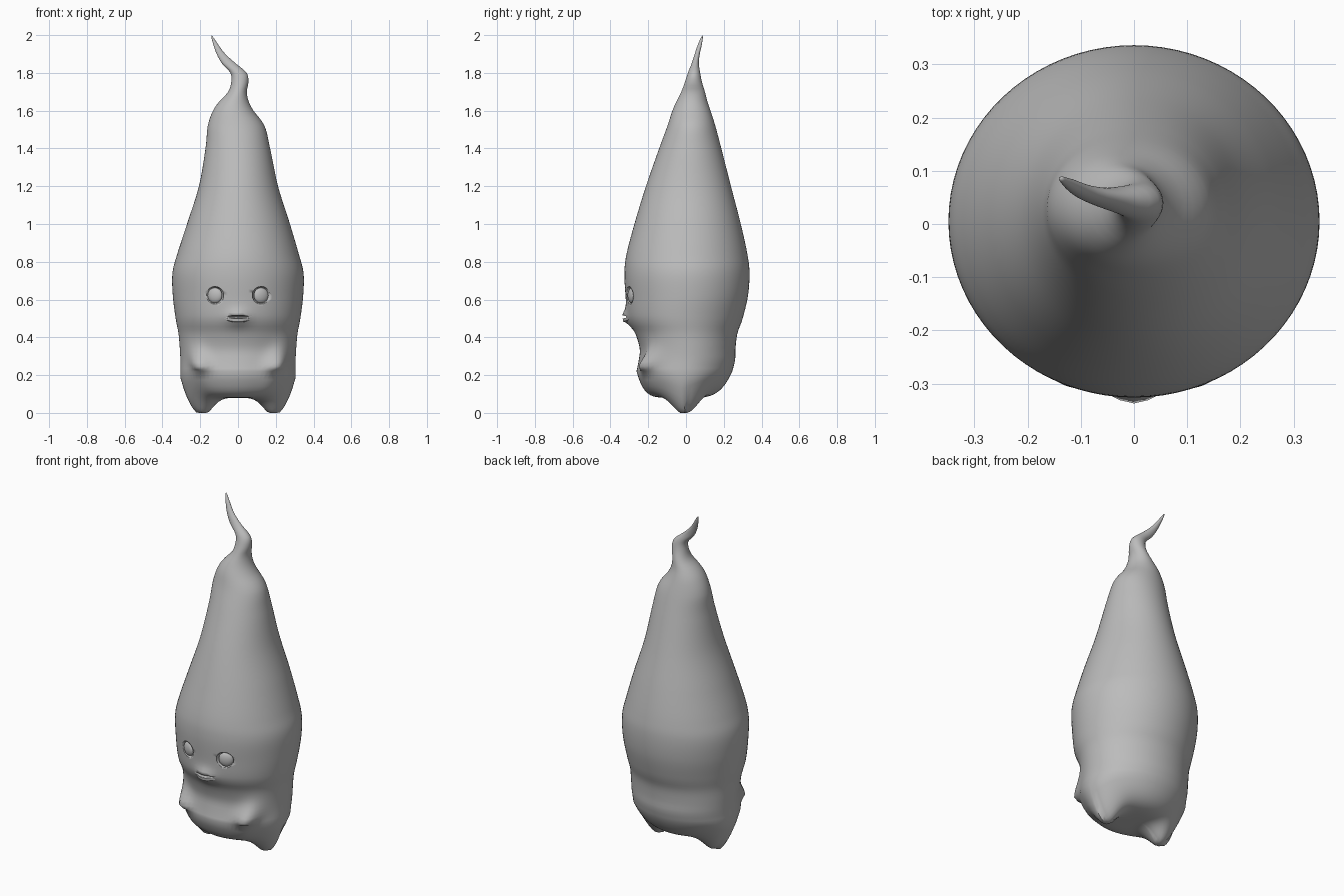
import bpy, bmesh, math
from mathutils import Vector

if "Cube" in bpy.data.objects:
    bpy.data.objects.remove(bpy.data.objects["Cube"])

grey = bpy.data.materials.new("soft_grey")
grey.diffuse_color = (0.5, 0.5, 0.5, 1)
grey.use_nodes = True
grey.node_tree.nodes["Principled BSDF"].inputs["Base Color"].default_value = grey.diffuse_color

# height, left, right, front and back limits of the body
ROWS = [
    (0.22, -.305, .305, -.262, .245), (0.28, -.305, .305, -.25, .26),
    (0.34, -.308, .308, -.245, .262), (0.42, -.315, .315, -.268, .272),
    (0.50, -.33, .33, -.308, .30), (0.62, -.345, .345, -.32, .328),
    (0.74, -.347, .347, -.326, .336), (0.84, -.322, .322, -.315, .325),
    (1.00, -.27, .275, -.273, .29), (1.20, -.207, .212, -.212, .238),
    (1.40, -.172, .17, -.142, .187), (1.52, -.16, .14, -.098, .155),
    (1.60, -.132, .082, -.072, .13), (1.65, -.098, .056, -.05, .113),
    (1.70, -.052, .047, -.025, .10), (1.75, -.036, .055, -.006, .085),
    (1.80, -.04, .046, .01, .075), (1.85, -.085, -.012, .03, .068),
    (1.90, -.113, -.067, .046, .073), (1.95, -.131, -.105, .063, .084),
    (2.00, -.144, -.138, .085, .091)]
SEG = 80


def finish(name, bm, angle=50):
    bmesh.ops.recalc_face_normals(bm, faces=bm.faces)
    me = bpy.data.meshes.new(name)
    bm.to_mesh(me)
    bm.free()
    ob = bpy.data.objects.new(name, me)
    bpy.context.collection.objects.link(ob)
    me.materials.append(grey)
    bpy.ops.object.select_all(action='DESELECT')
    ob.select_set(True)
    bpy.context.view_layer.objects.active = ob
    bpy.ops.object.shade_smooth_by_angle(angle=math.radians(angle))
    return ob


def spline(i, t):
    """Smooth in-between row of the body table."""
    p = [ROWS[min(max(i + k, 0), len(ROWS) - 1)] for k in (-1, 0, 1, 2)]
    out = []
    for a, b, c, d in zip(*p):
        out.append(b + .5 * t * (c - a + t * (2*a - 5*b + 4*c - d + t * (3*(b - c) + d - a))))
    return out


def ring_point(row, ang):
    z, l, r, f, b = row
    c, s = math.cos(ang), math.sin(ang)
    cy = (f + b) / 2
    return Vector(((l + r) / 2 + (r - l) / 2 * c, cy + (b - f) / 2 * s, z))


def swell(p):
    """Chin point and two stubby hands pushed out of the body."""
    if p.y < 0 and p.z < .8:
        p.y -= .028 * math.exp(-(p.x / .055)**2 - ((p.z - .505) / .04)**2)
        side = 1 if p.x > 0 else -1
        dz = p.z - .255
        hand = math.exp(-((abs(p.x) - .195 - .3 * dz) / .05)**2
                        - (dz / (.085 if dz > 0 else .03))**2)
        p += Vector((side * .02, -.05, -.012)) * hand
    return p


def underside(p, t):
    """Rounded bottom drawn down into two pointed feet."""
    z = .08 + .14 * t ** (7 if p.y < 0 else 4)
    dx = abs(p.x) - .19
    z -= .1 * math.exp(-(dx / (.11 if dx > 0 else .07))**2 - (p.y / .085)**2)
    return max(z, 0)


# Body: rings from the centre of the underside up to the curled tip
bm = bmesh.new()
rings = []
for k in range(1, 18):
    t = k / 18
    ring = []
    for j in range(SEG):
        p = ring_point(ROWS[0], 2 * math.pi * j / SEG)
        full = swell(p.copy())
        q = Vector((p.x * t, p.y * t, 0)) + (full - p) * t**6
        q.z = underside(q, t)
        ring.append(bm.verts.new(q))
    rings.append(ring)
for i in range(len(ROWS) - 1):
    steps = max(3, round((ROWS[i + 1][0] - ROWS[i][0]) / .018))
    for k in range(steps):
        row = spline(i, k / steps)
        ring = []
        for j in range(SEG):
            p = swell(ring_point(row, 2 * math.pi * j / SEG))
            if i == 0 and k == 0:
                p.z = underside(p, 1)
            ring.append(bm.verts.new(p))
        rings.append(ring)
for a, b in zip(rings, rings[1:]):
    for j in range(SEG):
        n = (j + 1) % SEG
        bm.faces.new((a[j], a[n], b[n], b[j]))
for ring, point in ((rings[0], (0, 0, .08)), (rings[-1], (-.141, .088, 2.0))):
    v = bm.verts.new(point)
    for j in range(SEG):
        bm.faces.new((ring[j], ring[(j + 1) % SEG], v))
body = finish("body", bm)


def ball(name, loc, size, yaw, u, v):
    bm = bmesh.new()
    bmesh.ops.create_uvsphere(bm, u_segments=u, v_segments=v, radius=1)
    ob = finish(name, bm)
    ob.location, ob.scale = loc, size
    ob.rotation_euler = (0, 0, yaw)
    return ob


def carve(cutter):
    m = body.modifiers.new(cutter.name, 'BOOLEAN')
    m.operation, m.object, m.solver = 'DIFFERENCE', cutter, 'EXACT'
    cutter.hide_render = True
    cutter.hide_set(True)


# Eyes set in shallow sockets
for s, side in ((-1, "left"), (1, "right")):
    eye = (s * .122, -.286, .622)
    ball(side + "_eye", eye, (.041, .019, .041), s * .37, 20, 12)
    carve(ball(side + "_socket_cutter", (s * .123, -.30, .622),
               (.05, .036, .047), s * .37, 16, 10))

# Mouth: a thin smiling slit with a lower lip
carve(ball("mouth_cutter", (0, -.335, .508), (.072, .035, .008), 0, 20, 8))
bm = bmesh.new()
rows = []
for i in range(13):
    x = -.07 + .14 * i / 12
    k = 1 - (x / .07)**2
    y = -.303 - .026 * k
    rows.append([bm.verts.new(c) for c in (
        (x, y + .03, .505), (x, y - .006 * k, .502 - .003 * k),
        (x, y - .004 * k, .495 - .012 * k), (x, y + .03, .49 - .018 * k))])
for a, b in zip(rows, rows[1:]):
    for j in range(4):
        n = (j + 1) % 4
        bm.faces.new((a[j], a[n], b[n], b[j]))
bm.faces.new(rows[0])
bm.faces.new(rows[-1])
finish("lower_lip", bm)
